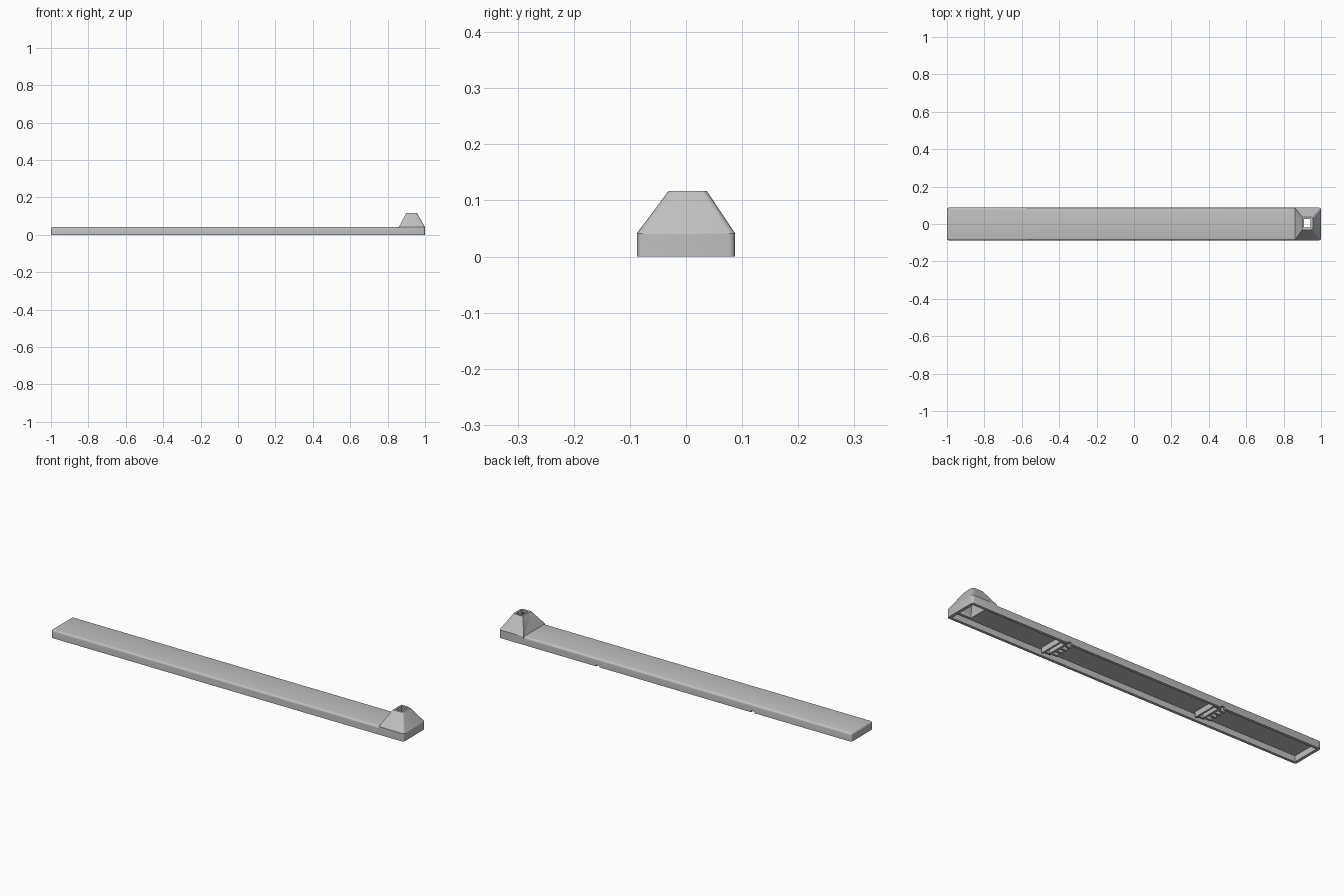
import bpy, bmesh
from mathutils import Vector

if "Cube" in bpy.data.objects:
    bpy.data.objects.remove(bpy.data.objects["Cube"])

grey = bpy.data.materials.new("light grey plastic")
grey.use_nodes = True
grey.diffuse_color = (0.53, 0.53, 0.53, 1)
grey.node_tree.nodes["Principled BSDF"].inputs["Base Color"].default_value = (0.53, 0.53, 0.53, 1)


def loft(name, rings, rounded=None, radius=0.01):
    """Stack rectangles (x0, x1, y0, y1, z) into a solid; round edges picked by a rule."""
    bm = bmesh.new()
    loops = [[bm.verts.new(p) for p in ((a, c, z), (b, c, z), (b, d, z), (a, d, z))]
             for a, b, c, d, z in rings]
    bm.faces.new(loops[0][::-1])
    bm.faces.new(loops[-1])
    for low, high in zip(loops, loops[1:]):
        for i in range(4):
            j = (i + 1) % 4
            bm.faces.new((low[i], low[j], high[j], high[i]))
    if rounded:
        edges = [e for e in bm.edges if rounded(*(v.co for v in e.verts))]
        bmesh.ops.bevel(bm, geom=edges, offset=radius, segments=4, profile=0.5, affect='EDGES')
    bmesh.ops.recalc_face_normals(bm, faces=bm.faces)
    mesh = bpy.data.meshes.new(name)
    bm.to_mesh(mesh)
    bm.free()
    mesh.materials.append(grey)
    obj = bpy.data.objects.new(name, mesh)
    bpy.context.collection.objects.link(obj)
    return obj


def box(name, x0, x1, y0, y1, z0, z1, **kw):
    return loft(name, [(x0, x1, y0, y1, z0), (x0, x1, y0, y1, z1)], **kw)


def combine(target, tool, operation):
    mod = target.modifiers.new(operation, 'BOOLEAN')
    mod.operation, mod.object, mod.solver = operation, tool, 'EXACT'
    bpy.context.view_layer.objects.active = target
    bpy.ops.object.modifier_apply(modifier=mod.name)
    bpy.data.objects.remove(tool)


W, H = 0.087, 0.042

# Long cover with rounded corners and top edges
cover = box("long_cover", -1, 1, -W, W, 0, H, radius=0.01,
            rounded=lambda a, b: a.z + b.z > 0.01)

# Tapered spout at the left end
spout = loft("spout", [(0.86, 1, -W, W, 0.02), (0.86, 1, -W, W, H),
                       (0.9, 0.956, -0.031, 0.037, 0.117)],
             rounded=lambda a, b: abs(a.z - b.z) > 0.01 and min(a.x, b.x) > 0.92)
combine(cover, spout, 'UNION')

# Hollow underside and the funnel through the spout
combine(cover, box("cavity", -0.985, 0.985, -0.073, 0.073, -0.02, 0.03), 'DIFFERENCE')
combine(cover, loft("funnel", [(0.885, 0.975, -0.06, 0.06, 0.02), (0.885, 0.975, -0.06, 0.06, 0.045),
                               (0.91, 0.945, -0.02, 0.028, 0.108),
                               (0.91, 0.945, -0.02, 0.028, 0.13)]), 'DIFFERENCE')

# Cable notches in the back wall
for x in (-0.44, 0.44):
    combine(cover, box("notch", x - 0.01, x + 0.01, 0.06, 0.1, -0.01, 0.008), 'DIFFERENCE')

# Mounting clips inside the cavity
for side, x in (("right", -0.44), ("left", 0.44)):
    parts = [
        ("outer_wall", 0.03, 0.04, -0.06, 0.06, 0.003),
        ("inner_wall", -0.01, 0, -0.06, 0.06, 0.012),
        ("front_rib", -0.01, 0.04, -0.06, -0.052, 0.01),
        ("back_rib", -0.01, 0.04, 0.052, 0.06, 0.01),
    ]
    parts += [(f"tooth_{i}", -0.04, -0.01, y - 0.006, y + 0.006, 0.008)
              for i, y in enumerate((-0.045, -0.015, 0.015, 0.045))]
    for name, x0, x1, y0, y1, z in parts:
        box(f"{side}_clip_{name}", x + x0, x + x1, y0, y1, z, 0.032)

# Smooth the rounded edges only
bpy.ops.object.select_all(action='DESELECT')
cover.select_set(True)
bpy.context.view_layer.objects.active = cover
bpy.ops.object.shade_smooth_by_angle(angle=0.5)
